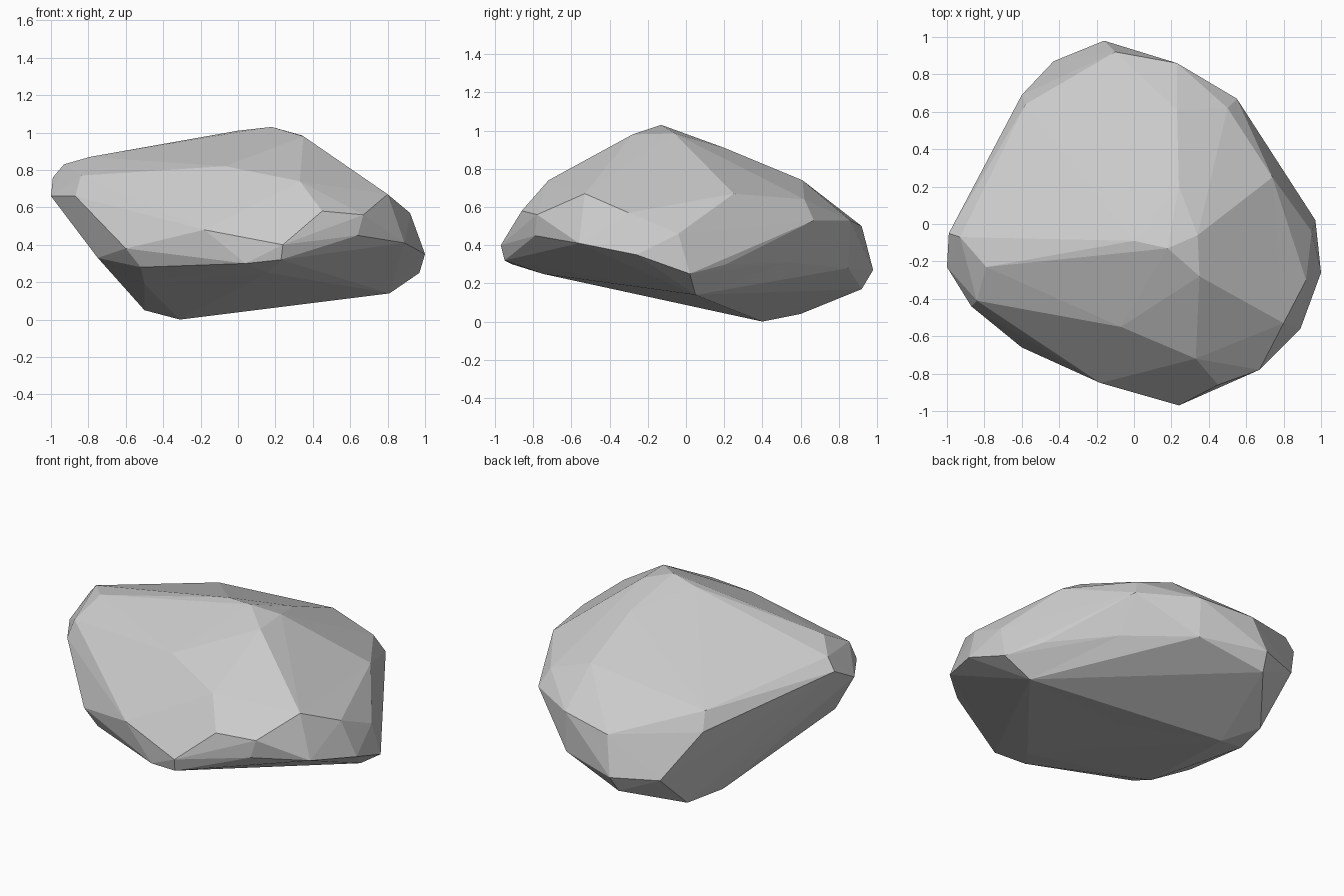
import bpy, bmesh
from mathutils import Vector

# Key corners of the boulder, grouped by region
crown = [(0, -.09, 1.01), (.18, -.13, 1.03), (.35, -.28, .98), (.34, -.06, .985),
         (-.79, -.23, .87), (-.93, -.07, .83), (.24, .2, .91)]
front = [(-.84, -.41, .77), (-.07, -.55, .82), (.33, -.72, .74),
         (-.18, -.85, .48), (.24, -.97, .40), (.23, -.95, .32), (.04, -.91, .30),
         (.45, -.86, .58), (.67, -.78, .56), (.64, -.79, .45), (-.60, -.66, .38)]
right = [(.80, -.53, .67), (.92, -.30, .57), (.89, -.56, .41), (1, -.26, .35),
         (.95, -.04, .46), (.97, .02, .25), (.74, .25, .67), (.84, .21, .30)]
back = [(.50, .62, .64), (.23, .61, .74), (.55, .67, .53), (.23, .86, .53),
        (.23, .85, .28), (.55, .53, .31), (-.10, .92, .50), (-.16, .98, .27),
        (-.18, .92, .17), (-.43, .87, .28), (-.60, .69, .56), (-.58, .64, .67)]
left = [(-1, -.23, .66), (-.99, -.05, .76), (-.87, -.44, .66), (-.75, -.40, .33)]
base = [(-.31, .40, 0), (-.43, .60, .04), (-.50, .35, .05), (-.50, -.45, .19),
        (-.52, -.64, .28), (.16, -.75, .25), (.81, .05, .14), (.15, .04, .10)]


def inflate(p, amount=.12):
    """Round the shape a little so shallow hollows also become hull corners."""
    q = Vector((p[0], p[1], (p[2] - .5) * 1.8))
    return q * (1 + amount * (1 / q.length - 1))


# Wrap the inflated corners in one faceted skin, then return them to place
bm = bmesh.new()
corners = [(bm.verts.new(inflate(p)), p)
           for p in crown + front + right + back + left + base]
bmesh.ops.convex_hull(bm, input=bm.verts)
for v, p in corners:
    v.co = p
bmesh.ops.delete(bm, geom=[v for v in bm.verts if not v.link_faces], context='VERTS')
bmesh.ops.triangulate(bm, faces=bm.faces)
bmesh.ops.recalc_face_normals(bm, faces=bm.faces)

mesh = bpy.data.meshes.new("boulder")
bm.to_mesh(mesh)
bm.free()
boulder = bpy.data.objects.new("boulder", mesh)
bpy.context.collection.objects.link(boulder)
